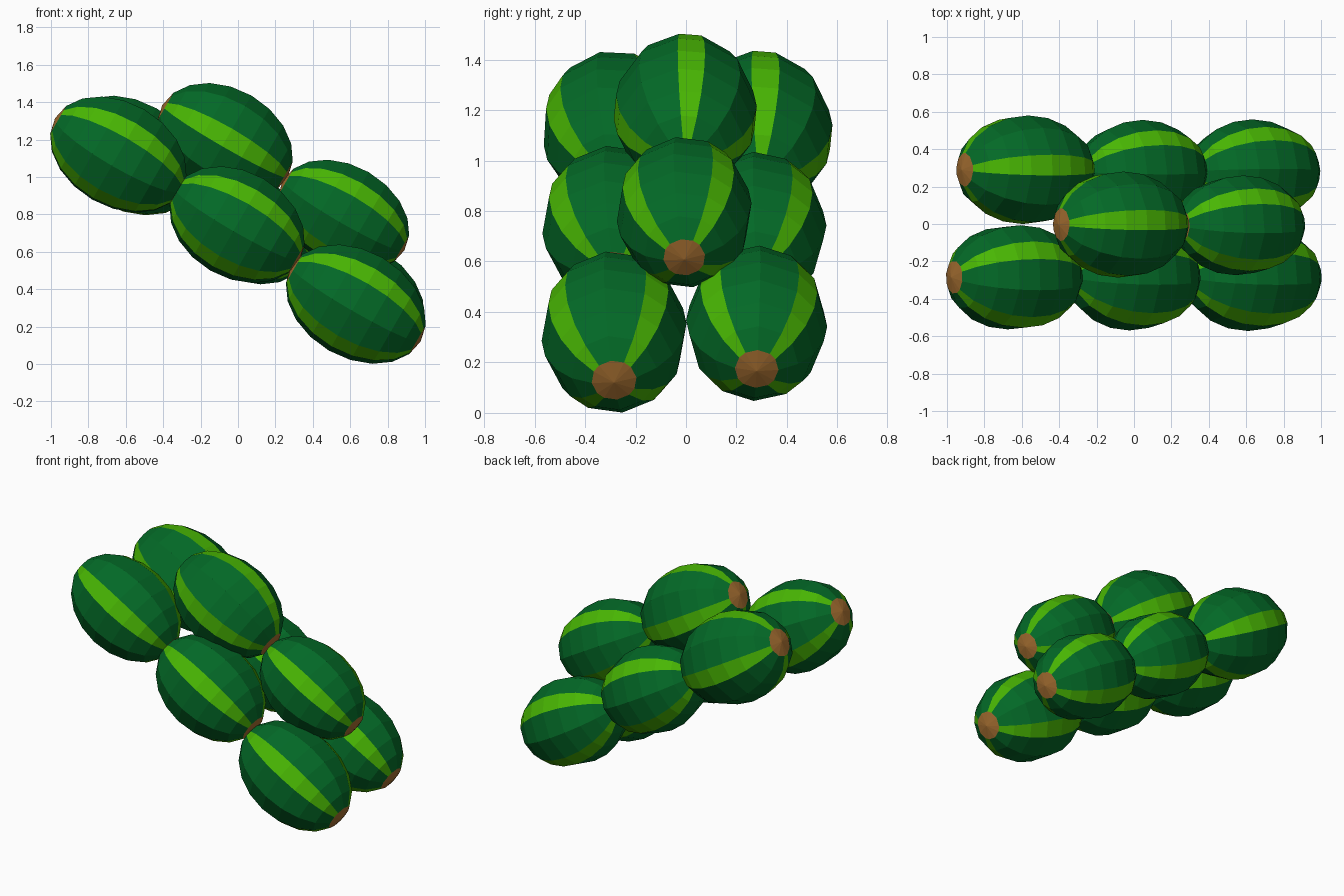
import bpy, bmesh
from math import sin, cos, pi, radians
from mathutils import Matrix, Vector

cube = bpy.data.objects.get("Cube")
if cube:
    bpy.data.objects.remove(cube, do_unlink=True)


def make_material(name, rgb):
    mat = bpy.data.materials.new(name)
    mat.use_nodes = True
    color = (*rgb, 1.0)
    mat.diffuse_color = color
    mat.node_tree.nodes["Principled BSDF"].inputs["Base Color"].default_value = color
    return mat


DARK, LIGHT, BROWN = range(3)
materials = [
    make_material("dark_green_rind", (0.001, 0.142, 0.02)),
    make_material("light_green_stripe", (0.066, 0.47, 0.001)),
    make_material("brown_end", (0.37, 0.155, 0.03)),
]

# Unit melon: four narrow light stripes with two wider dark strips between them
STRIPES, RINGS = 4, 10
HALF_STRIPE = 11
angles = [radians(90 * i + offset) for i in range(STRIPES)
          for offset in (-HALF_STRIPE, HALF_STRIPE, 45)]


def make_melon_mesh():
    bm = bmesh.new()
    rings = []
    for k in range(1, RINGS):
        lat = pi * k / RINGS
        rings.append([bm.verts.new((sin(lat) * cos(a), sin(lat) * sin(a), cos(lat)))
                      for a in angles])
    count = len(angles)
    # Rind strips
    for upper, lower in zip(rings, rings[1:]):
        for i in range(count):
            j = (i + 1) % count
            face = bm.faces.new((upper[i], lower[i], lower[j], upper[j]))
            face.material_index = LIGHT if i % 3 == 0 else DARK
    # Brown ends
    for ring, z in ((rings[0], 1), (rings[-1], -1)):
        pole = bm.verts.new((0, 0, z))
        for i in range(count):
            face = bm.faces.new((pole, ring[i], ring[(i + 1) % count]))
            face.material_index = BROWN
    bmesh.ops.recalc_face_normals(bm, faces=bm.faces)
    mesh = bpy.data.meshes.new("melon")
    bm.to_mesh(mesh)
    bm.free()
    for mat in materials:
        mesh.materials.append(mat)
    return mesh


# Sloping pile: name, centre, radius, half length, roll in degrees
pile = [
    ("front_upper_melon", (-0.64, -0.285, 1.12), 0.287, 0.39, 31),
    ("front_middle_melon", (-0.005, -0.285, 0.745), 0.287, 0.385, 37),
    ("front_lower_melon", (0.63, -0.285, 0.32), 0.29, 0.4, 37),
    ("back_upper_melon", (-0.58, 0.29, 1.115), 0.292, 0.395, 5),
    ("back_middle_melon", (0.04, 0.28, 0.73), 0.277, 0.375, 42),
    ("back_lower_melon", (0.64, 0.28, 0.355), 0.28, 0.38, 48),
    ("top_upper_melon", (-0.07, -0.003, 1.19), 0.285, 0.387, 5),
    ("top_lower_melon", (0.565, -0.007, 0.795), 0.27, 0.375, 36),
]

melon_mesh = make_melon_mesh()
for name, centre, radius, half_length, roll in pile:
    melon = bpy.data.objects.new(name, melon_mesh)
    bpy.context.collection.objects.link(melon)
    melon.matrix_world = (Matrix.Translation(Vector(centre))
                          @ Matrix.Rotation(radians(120), 4, 'Y')
                          @ Matrix.Rotation(radians(180 - roll), 4, 'Z')
                          @ Matrix.Diagonal((radius, radius, half_length, 1)))
